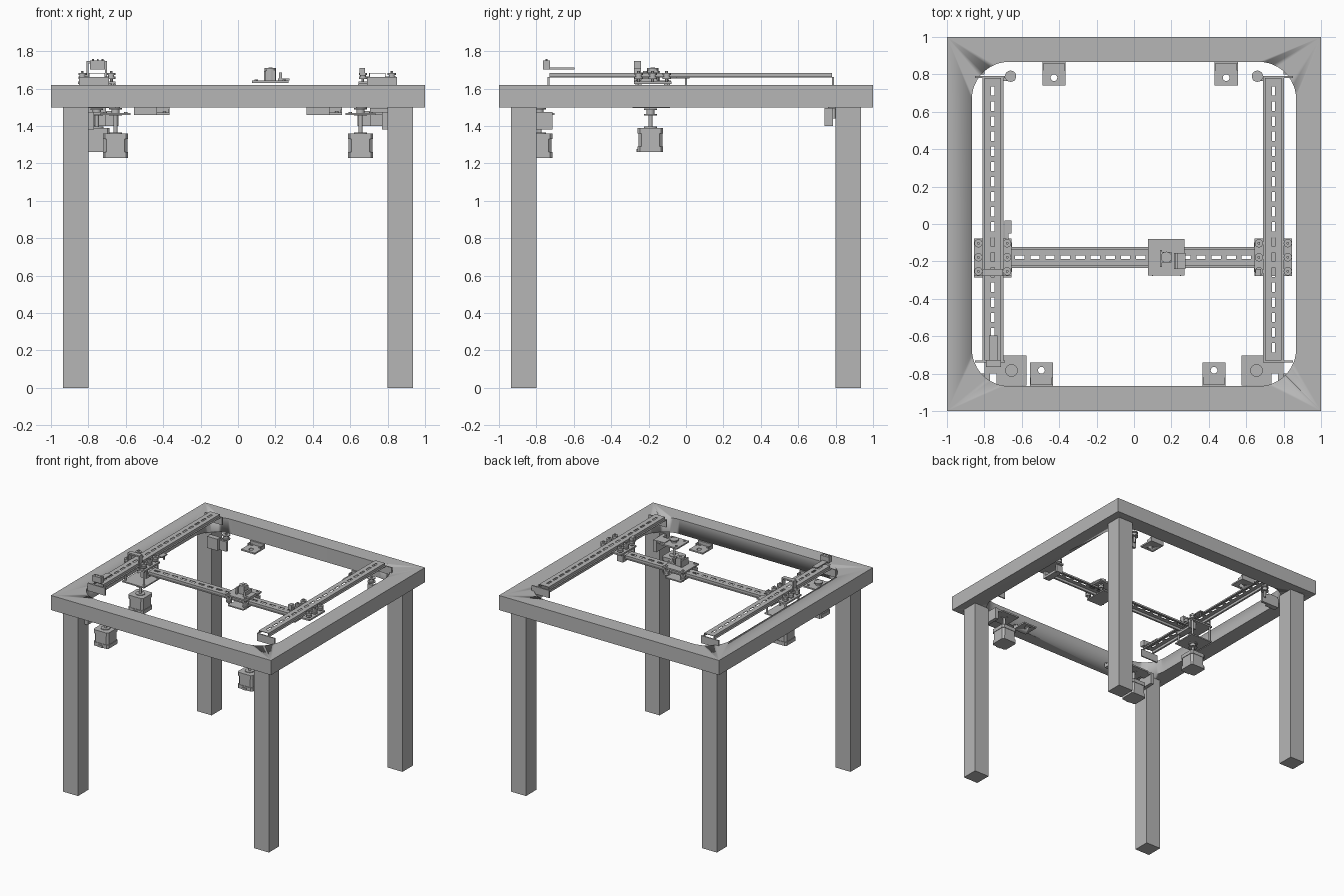
import bpy, bmesh, math
from mathutils import Matrix, Vector

old = bpy.data.objects.get("Cube")
if old:
    bpy.data.objects.remove(old, do_unlink=True)

grey = bpy.data.materials.new("plain grey")
grey.use_nodes = True
COLOUR = (0.47, 0.47, 0.47, 1)
grey.diffuse_color = COLOUR
grey.node_tree.nodes["Principled BSDF"].inputs["Base Color"].default_value = COLOUR


class Part:
    """Collects boxes and cylinders into one named object."""

    def __init__(self, name):
        self.name, self.bm = name, bmesh.new()

    def box(self, x, y, z, bevel=0):
        """x, y, z are (low, high) pairs; bevel rounds the upright edges."""
        lo, hi = Vector((min(x), min(y), min(z))), Vector((max(x), max(y), max(z)))
        m = Matrix.Translation((lo + hi) / 2) @ Matrix.Diagonal((*(hi - lo), 1))
        verts = bmesh.ops.create_cube(self.bm, size=1, matrix=m)["verts"]
        if bevel:
            edges = {e for v in verts for e in v.link_edges
                     if abs(e.verts[0].co.z - e.verts[1].co.z) > 1e-5}
            bmesh.ops.bevel(self.bm, geom=list(edges), offset=bevel, affect="EDGES",
                            segments=12 if bevel > 0.1 else 1, profile=0.5)
        return self

    def cyl(self, x, y, r, z, sides=24):
        m = Matrix.Translation((x, y, (z[0] + z[1]) / 2))
        bmesh.ops.create_cone(self.bm, cap_ends=True, segments=sides, radius1=r,
                              radius2=r, depth=z[1] - z[0], matrix=m)
        return self

    def done(self):
        mesh = bpy.data.meshes.new(self.name)
        self.bm.to_mesh(mesh)
        self.bm.free()
        mesh.materials.append(grey)
        ob = bpy.data.objects.new(self.name, mesh)
        bpy.context.collection.objects.link(ob)
        bpy.context.view_layer.objects.active = ob
        bpy.ops.object.select_all(action="DESELECT")
        ob.select_set(True)
        bpy.ops.object.shade_smooth_by_angle(angle=math.radians(35))
        return ob


def cut(ob, cutter):
    """Subtract the cutter from the object and discard it."""
    cutter.hide_render = True
    bpy.context.view_layer.objects.active = ob
    mod = ob.modifiers.new("cut", "BOOLEAN")
    mod.operation, mod.solver, mod.object = "DIFFERENCE", "EXACT", cutter
    bpy.ops.object.modifier_apply(modifier=mod.name)
    bpy.data.objects.remove(cutter, do_unlink=True)


def around(c, half):
    return (c - half, c + half)


# Table: frame with a rounded opening, four square legs
top = Part("table_frame").box((-1, 1), (-1, 1), (1.5, 1.62)).done()
cut(top, Part("opening").box((-.867, .867), (-.867, .867), (1.4, 1.7), .2).done())
for sx, side in ((-1, "right"), (1, "left")):
    for sy, end in ((-1, "front"), (1, "back")):
        Part(f"{end}_{side}_leg").box((sx * .8, sx * .935), (sy * .8, sy * .935), (0, 1.5)).done()


def rail(name, centre, start, stop, z, along_x):
    """Top-hat rail with a slotted web, flanges at its foot."""
    p = Part(name)
    t, h, pitch, slot = .004, .024, .0807, .05

    def strip(a, b, z0, z1, s0=start, s1=stop):
        across, along = (centre + a, centre + b), (s0, s1)
        p.box(along if along_x else across, across if along_x else along, (z + z0, z + z1))

    for s in (-1, 1):
        strip(s * .04, s * .056, 0, t)
        strip(s * .04, s * .044, 0, h)
        strip(s * .0085, s * .044, h - t, h)
    count = int((stop - start) / pitch)
    first = (start + stop) / 2 - (count - 1) * pitch / 2
    edges = [start]
    for i in range(count):
        edges += [first + i * pitch - slot / 2, first + i * pitch + slot / 2]
    edges.append(stop)
    for s0, s1 in zip(edges[::2], edges[1::2]):
        strip(-.0085, .0085, h - t, h, s0, s1)
    p.done()


rail("right_side_rail", -.755, -.73, .78, 1.66, False)
rail("left_side_rail", .745, -.73, .78, 1.66, False)
rail("cross_rail", -.178, -.66, .65, 1.585, True)


def wheel(p, x, y, z):
    """Grooved guide wheel on a bolt."""
    p.cyl(x, y, .022, (z, z + .014)).cyl(x, y, .016, (z + .014, z + .022))
    p.cyl(x, y, .022, (z + .022, z + .034)).cyl(x, y, .008, (z - .02, z + .045), 6)


def motor(name, x, y, z, shaft_top):
    """Stepper motor with chamfered body, end caps, shaft and pulley."""
    p = Part(name)
    p.box(around(x, .068), around(y, .068), (z, z + .03), .012)
    p.box(around(x, .064), around(y, .064), (z + .03, z + .1), .016)
    p.box(around(x, .068), around(y, .068), (z + .1, z + .13), .012)
    p.cyl(x, y, .035, (z + .13, z + .136)).cyl(x, y, .011, (z + .13, shaft_top))
    p.box(around(x, .02), (y - .074, y - .066), (z, z + .018))
    p.cyl(x, y, .034, (shaft_top - .038, shaft_top - .031))
    p.cyl(x, y, .022, (shaft_top - .031, shaft_top - .008))
    p.cyl(x, y, .034, (shaft_top - .008, shaft_top)).done()


# Side carriages: plates hung beneath each rail, wheels on both flanges
CY = -.178
for sx, side, cx in ((-1, "right", -.755), (1, "left", .745)):
    p = Part(f"{side}_carriage").box(around(cx, .1), around(CY, .1), (1.625, 1.638))
    for dx in (-1, 1):
        for dy in (-1, 0, 1):
            wheel(p, cx + dx * .077, CY + dy * .075, 1.65)
    # Clamp that holds the end of the cross rail
    inner = cx - sx * .075
    p.box(around(inner, .028), around(CY, .06), (1.565, 1.585))
    for dy in (-1, 1):
        p.box(around(inner, .028), around(CY + dy * .07, .009), (1.565, 1.625))
    p.done()

# Drive below the right carriage
p = Part("drive_plate").box(around(-.755, .1), around(CY - .007, .1), (1.495, 1.505))
for dx in (-.085, .085):
    for dy in (-.085, .085):
        p.cyl(-.755 + dx, CY + dy, .008, (1.505, 1.625), 12)
p.done()
motor("carriage_motor", -.755, -.19, 1.26, 1.494)

# Strap arching over the right rail
p = Part("rail_strap").box((-.81, -.7), (-.277, -.24), (1.735, 1.747))
for x in (-.81, -.71):
    p.box((x, x + .01), (-.277, -.24), (1.638, 1.735))
p.done()
Part("left_carriage_post").box((.65, .68), (-.277, -.24), (1.67, 1.71)).done()

# Limit switches
Part("carriage_switch").box((-.692, -.655), (-.05, .018), (1.655, 1.664)).box(
    (-.68, -.668), (-.005, .005), (1.62, 1.655)).box(
    (-.692, -.67), (-.08, -.04), (1.655, 1.66)).done()
p = Part("rail_end_switch").box((-.79, -.71), (-.765, -.728), (1.703, 1.75))
p.box((-.775, -.73), (-.728, -.595), (1.703, 1.712))
for x in (-.775, -.75, -.725):
    p.cyl(x, -.746, .005, (1.75, 1.757), 12)
p.done()

# Middle carriage riding on the cross rail
CX = .173
p = Part("middle_carriage").box(around(CX, .098), around(CY, .098), (1.63, 1.642))
p.box(around(CX, .07), around(CY, .098), (1.55, 1.56))
for dx in (-.075, .075):
    for dy in (-.077, .077):
        wheel(p, CX + dx, CY + dy, 1.575)
        p.cyl(CX + dx, CY + dy, .011, (1.642, 1.648), 6)
p.done()
p = Part("tool_holder").cyl(CX, CY, .03, (1.642, 1.71)).cyl(CX, CY, .011, (1.71, 1.714))
p.box((.138, .15), (-.23, -.14), (1.642, 1.695))
p.box((.15, .2), (-.205, -.15), (1.642, 1.7)).done()
Part("tool_driver").box((.215, .275), (-.24, -.155), (1.642, 1.655)).box(
    (.22, .235), (-.24, -.155), (1.655, 1.685)).done()

# Corner hardware: motors in front, idler pulleys at the back
for sx, side in ((-1, "right"), (1, "left")):
    mx = sx * .655
    motor(f"{side}_front_motor", mx, -.783, 1.23, 1.495)
    p = Part(f"{side}_motor_mount").box(around(mx, .08), around(-.783, .08), (1.458, 1.47))
    p.box((sx * .7, sx * .8), (-.8, -.72), (1.458, 1.475))
    p.box((sx * .77, sx * .8), (-.85, -.715), (1.38, 1.475))
    for dx in (-.055, .055):
        for dy in (-.055, .055):
            p.cyl(mx + dx, -.783 + dy, .009, (1.47, 1.476), 12)
    p.done()
    p = Part(f"{side}_idler").box((sx * .705, sx * .8), (.74, .782), (1.4, 1.495))
    p.box((sx * .64, sx * .8), (.765, .785), (1.4, 1.48))
    p.cyl(sx * .66, .79, .03, (1.49, 1.498)).cyl(sx * .66, .79, .02, (1.498, 1.52))
    p.cyl(sx * .66, .79, .03, (1.52, 1.528)).cyl(sx * .66, .79, .009, (1.44, 1.535), 12)
    p.done()
    # Rail end supports reaching to the frame
    p = Part(f"{side}_rail_supports")
    for y in (-.735, .785):
        p.box((sx * .69, sx * .85), (y - .005, y + .005), (1.6, 1.662))
    p.done()

# Clip plates below the frame, each with a bolt hole
for sy, end, xs in ((-1, "front", (-.495, .428)), (1, "back", (-.428, .493))):
    for x, side in zip(xs, ("right", "left")):
        p = Part(f"{end}_{side}_clip")
        p.box(around(x, .062), (sy * .74, sy * .87), (1.46, 1.472))
        clip = p.done()
        cut(clip, Part("hole").cyl(x, sy * .782, .018, (1.4, 1.6)).done())
        p = Part(f"{end}_{side}_clip_wall")
        p.box(around(x, .062), (sy * .855, sy * .87), (1.472, 1.5))
        for s in (-1, 1):
            p.box((x + s * .055, x + s * .062), (sy * .82, sy * .855), (1.472, 1.488))
            p.cyl(x + s * .035, sy * .842, .009, (1.472, 1.478), 12)
        p.done()
